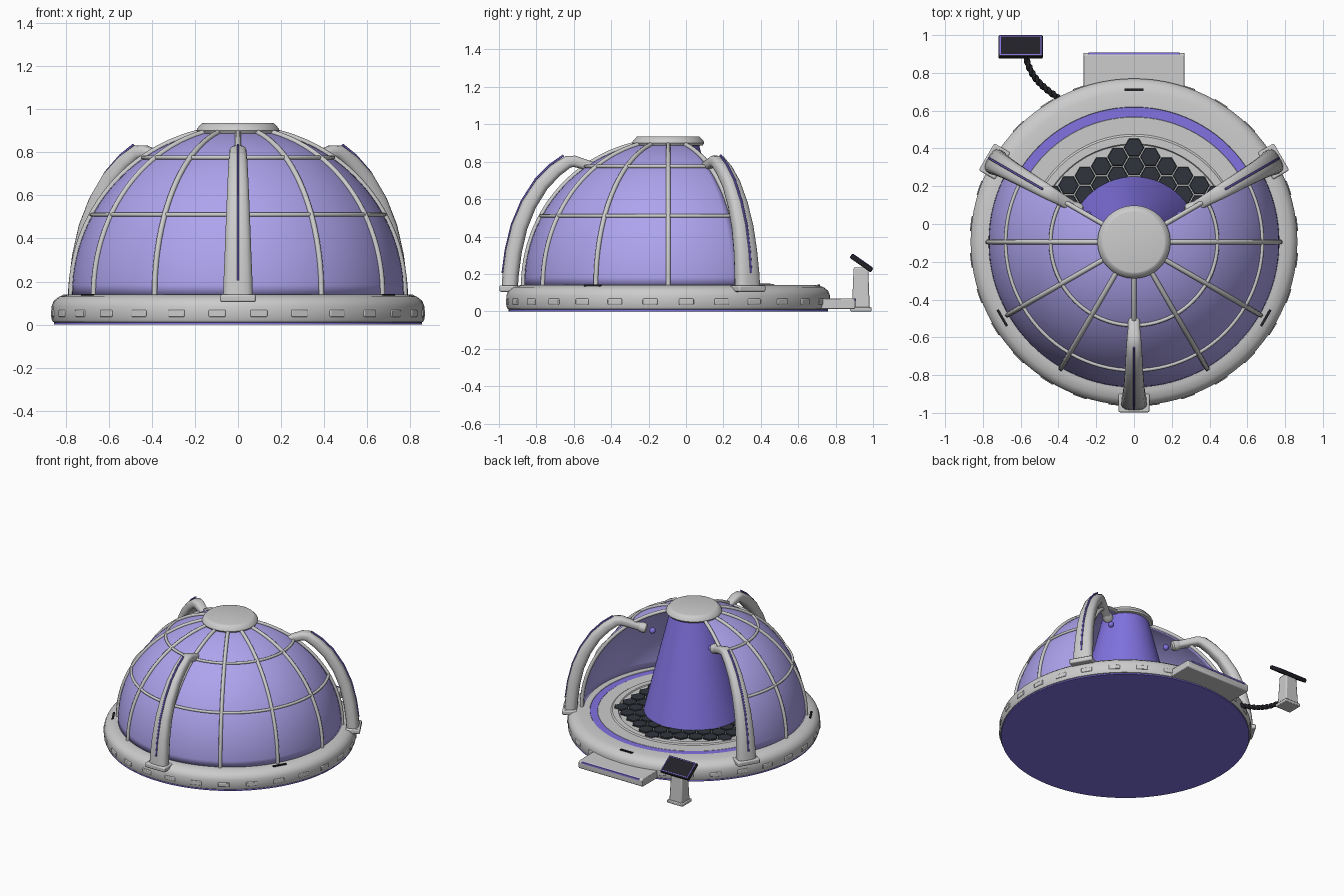
import bpy, bmesh, math
from math import sin, cos, pi, radians
from mathutils import Matrix, Vector

if "Cube" in bpy.data.objects:
    bpy.data.objects.remove(bpy.data.objects["Cube"])

CY = -0.095                      # dome centre on y
PURPLE = (0.22, 0.17, 0.75, 1)
SHELL = (0.42, 0.37, 0.85, 1)
BLACK = (0.015, 0.015, 0.02, 1)
HEX = (0.03, 0.035, 0.045, 1)
mats = {}


def finish(ob, color=None, bevel=0, smooth=True):
    if color:
        if color not in mats:
            mats[color] = bpy.data.materials.new("tint")
            mats[color].diffuse_color = color
        ob.data.materials.append(mats[color])
    if ob.type == 'MESH' and smooth:
        bpy.ops.object.select_all(action='DESELECT')
        ob.select_set(True)
        bpy.context.view_layer.objects.active = ob
        bpy.ops.object.shade_smooth_by_angle(angle=radians(35))
    if bevel:
        m = ob.modifiers.new("bevel", 'BEVEL')
        m.width, m.segments = bevel, 2
    return ob


def mesh(name, verts, faces, color=None, bevel=0, M=None, smooth=True):
    bm = bmesh.new()
    vs = [bm.verts.new(v) for v in verts]
    for f in faces:
        bm.faces.new([vs[i] for i in f])
    bmesh.ops.remove_doubles(bm, verts=bm.verts, dist=1e-5)
    bmesh.ops.recalc_face_normals(bm, faces=bm.faces)
    me = bpy.data.meshes.new(name)
    bm.to_mesh(me)
    bm.free()
    ob = bpy.data.objects.new(name, me)
    bpy.context.collection.objects.link(ob)
    if M:
        ob.matrix_world = M
    return finish(ob, color, bevel, smooth)


def skin(rings, close_rings=False, caps=True):
    """Faces joining equal closed loops of vertices."""
    n, k = len(rings[0]), len(rings)
    faces = [(i * n + j, i * n + (j + 1) % n, (i + 1) % k * n + (j + 1) % n, (i + 1) % k * n + j)
             for i in range(k if close_rings else k - 1) for j in range(n)]
    if caps and not close_rings:
        faces += [tuple(range(n)), tuple(range((k - 1) * n, k * n))]
    return [v for r in rings for v in r], faces


def lathe(name, prof, color=None, n=96, closed=False, caps=True):
    rings = [[(r * cos(2 * pi * j / n), r * sin(2 * pi * j / n) + CY, z) for j in range(n)] for r, z in prof]
    return mesh(name, *skin(rings, closed, caps), color)


def box(name, size, M, color=None, bevel=0, top=1.0):
    x, y, z = (s / 2 for s in size)
    rings = [[(sx * x * k, sy * y * k, h) for sx, sy in ((-1, -1), (1, -1), (1, 1), (-1, 1))]
             for h, k in ((-z, 1), (z, top))]
    return mesh(name, *skin(rings), color, bevel, M)


def tube(name, pts, rad, color=None):
    cu = bpy.data.curves.new(name, 'CURVE')
    cu.dimensions, cu.bevel_depth, cu.bevel_resolution, cu.use_fill_caps = '3D', rad, 2, True
    sp = cu.splines.new('POLY')
    sp.points.add(len(pts) - 1)
    for p, q in zip(sp.points, pts):
        p.co = (*q, 1)
    ob = bpy.data.objects.new(name, cu)
    bpy.context.collection.objects.link(ob)
    return finish(ob, color)


def around(a, r=0.0, z=0.0):
    """Frame on the dome axis: local x points outwards at angle a (degrees)."""
    return Matrix.Translation((0, CY, 0)) @ Matrix.Rotation(radians(a), 4, 'Z') @ Matrix.Translation((r, 0, z))


def sweep(name, stations, M, color=None, n=16, power=0.7):
    """Sweep a rounded section along (r, z, half width, half thickness) stations."""
    rings = []
    for i, (r, z, w, t) in enumerate(stations):
        a, b = stations[max(i - 1, 0)], stations[min(i + 1, len(stations) - 1)]
        d = Vector((b[0] - a[0], b[1] - a[1])).normalized()
        ring = []
        for j in range(n):
            c, s = cos(2 * pi * (j + .5) / n), sin(2 * pi * (j + .5) / n)
            u = math.copysign(abs(c) ** power, c) * w
            v = math.copysign(abs(s) ** power, s) * t
            ring.append((r + d.y * v, u, z - d.x * v))
        rings.append(ring)
    return mesh(name, *skin(rings), color, 0, M)


# Round base with bevelled rim and stepped floor
lathe("base", [(0.84, 0.008), (0.858, 0.012), (0.865, 0.025), (0.865, 0.085), (0.855, 0.11), (0.83, 0.13),
               (0.79, 0.14), (0.715, 0.142), (0.712, 0.134), (0.663, 0.134), (0.66, 0.14), (0.57, 0.14),
               (0.56, 0.147), (0.52, 0.147), (0.515, 0.14)])
lathe("base_glow", [(0.855, 0), (0.855, 0.009)], PURPLE)
lathe("floor_light_ring", [(0.713, 0.13), (0.713, 0.139), (0.662, 0.139), (0.662, 0.13)], PURPLE, closed=True)

# Rim slots and dark vents
for i in range(28):
    box("rim_slot", (0.012, 0.08, 0.032), around((i + .5) * 360 / 28 - 90, 0.864, 0.052), None, 0.005)
for a in (90, 210, 330):
    box("rim_vent", (0.014, 0.1, 0.012), around(a, 0.805, 0.137), BLACK)

# Hexagonal floor tiles
for q in range(-5, 6):
    for r in range(-5, 6):
        if abs(q + r) <= 5:
            x, y, s = q * 0.0866, (r + q / 2) * 0.1, 0.054
            rings = [[(x + s * k * cos(pi * j / 3), CY + y + s * k * sin(pi * j / 3), z) for j in range(6)]
                     for z, k in ((0.138, 1), (0.147, 1), (0.15, 0.93))]
            mesh("floor_tile", *skin(rings), HEX, smooth=False)

# Light cone in the middle
lathe("light_cone", [(0.345, 0.15), (0.165, 0.89)], PURPLE, 64)

# Dome shell, open 120 degrees at the back
R, Z0, A0, A1 = 0.77, 0.14, 150, 390


def on_dome(a, e, rad=R):
    a, e = radians(a), radians(e)
    return (rad * cos(e) * cos(a), CY + rad * cos(e) * sin(a), Z0 + rad * sin(e))


NA, NE = 64, 24
verts = [on_dome(A0 + (A1 - A0) * i / NA, 79 * j / NE) for i in range(NA + 1) for j in range(NE + 1)]
faces = [(i * (NE + 1) + j, (i + 1) * (NE + 1) + j, (i + 1) * (NE + 1) + j + 1, i * (NE + 1) + j + 1)
         for i in range(NA) for j in range(NE)]
dome = mesh("dome_shell", verts, faces, SHELL)
dome.modifiers.new("thickness", 'SOLIDIFY').thickness = 0.01

# Dome ribs and hoops
for a in range(A0, A1 + 1, 30):
    tube("dome_rib", [on_dome(a, 79 * j / 24, 0.774) for j in range(25)], 0.013)
for e in (28.6, 55.2):
    tube("dome_hoop", [on_dome(A0 + 240 * i / 64, e, 0.774) for i in range(65)], 0.01)

# Crown cap
lathe("crown_cap", [(0.15, 0.882), (0.185, 0.888), (0.193, 0.9), (0.188, 0.912), (0.168, 0.934), (0.16, 0.936)])

# Three emitter arms with feet, light strips and nozzles
ARM = [(0.848, 0.12, 0.07, 0.044), (0.842, 0.2, 0.068, 0.044), (0.826, 0.32, 0.063, 0.044),
       (0.795, 0.45, 0.058, 0.043), (0.745, 0.57, 0.053, 0.041), (0.675, 0.68, 0.048, 0.039),
       (0.60, 0.755, 0.044, 0.037), (0.535, 0.8, 0.04, 0.034), (0.50, 0.802, 0.037, 0.031),
       (0.46, 0.79, 0.033, 0.028), (0.36, 0.757, 0.028, 0.026)]
STRIP = [(r + 0.044 * cos(b), z + 0.041 * sin(b), 0.006, 0.006) for (r, z, w, t), b in
         zip(ARM[1:8], (0.1, 0.2, 0.3, 0.5, 0.7, 0.82, 0.98))]
for a in (30, 150, 270):
    box("arm_foot", (0.1, 0.165, 0.035), around(a, 0.852, 0.122), None, 0.008)
    sweep("emitter_arm", ARM, around(a))
    sweep("arm_light_strip", STRIP, around(a), PURPLE, 8)
    sweep("emitter_nozzle", [(0.385, 0.766, 0.026, 0.026), (0.36, 0.757, 0.036, 0.036),
                             (0.335, 0.749, 0.036, 0.036), (0.325, 0.746, 0.026, 0.026)], around(a), None, 20, 1)
    sweep("emitter_ball", [(0.285 - 0.02 * cos(t), 0.733 - 0.007 * cos(t), 0.022 * sin(t) + 1e-4, 0.022 * sin(t) + 1e-4)
                           for t in [pi * k / 10 for k in range(11)]], around(a), PURPLE, 16, 1)

# Entry step at the back, sloping up to the rim
side = [(0.7, 0.012), (0.9, 0.012), (0.905, 0.02), (0.905, 0.06), (0.895, 0.068), (0.7, 0.07)]
mesh("entry_step", *skin([[(x, y, z) for y, z in side] for x in (-0.268, 0.268)]), None, 0.004)
box("step_light", (0.48, 0.01, 0.012), Matrix.Translation((0, 0.903, 0.062)), PURPLE)

# Control console
PX, PY = -0.6, 0.935
box("console_foot", (0.13, 0.115, 0.022), Matrix.Translation((PX, PY, 0.011)), None, 0.005)
box("console_post", (0.11, 0.095, 0.22), Matrix.Translation((PX, PY, 0.125)), None, 0.008, 0.82)
tilt = Matrix.Translation((PX, 0.938, 0.258)) @ Matrix.Rotation(radians(-35), 4, 'X')
box("console_screen", (0.235, 0.138, 0.026), tilt, BLACK, 0.006)
for s in (-1, 1):
    box("screen_trim_long", (0.22, 0.006, 0.006), tilt @ Matrix.Translation((0, s * 0.06, 0.013)), PURPLE)
    box("screen_trim_short", (0.006, 0.12, 0.006), tilt @ Matrix.Translation((s * 0.108, 0, 0.013)), PURPLE)

# Twisted cable from console to base
P = [Vector(p) for p in ((-0.575, 0.9, 0.05), (-0.55, 0.76, 0.03), (-0.47, 0.72, 0.04), (-0.38, 0.65, 0.06))]
for ph in (0, pi):
    pts = []
    for i in range(61):
        t = i / 60
        c = P[0] * (1 - t) ** 3 + P[1] * 3 * t * (1 - t) ** 2 + P[2] * 3 * t * t * (1 - t) + P[3] * t ** 3
        n = Vector((0.7, 0.7, 0)) * cos(10 * pi * t + ph) + Vector((0, 0, 1)) * sin(10 * pi * t + ph)
        pts.append(c + n * 0.008)
    tube("cable_strand", pts, 0.011, BLACK)

for m in bpy.data.materials:
    if m.users and not m.is_grease_pencil:
        m.use_nodes = True
        m.node_tree.nodes["Principled BSDF"].inputs["Base Color"].default_value = m.diffuse_color
